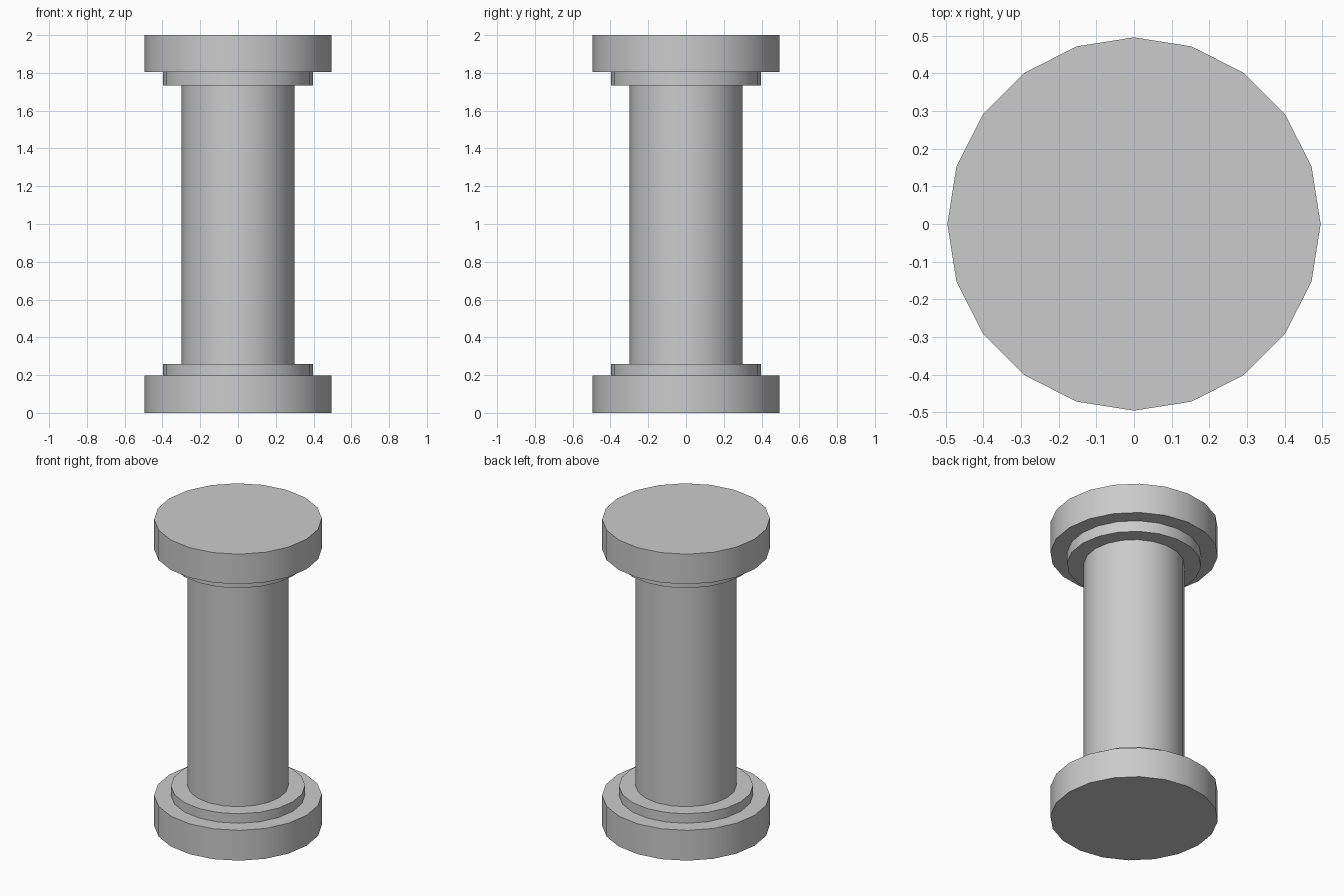
import bpy
import math

SIDES = 20

# Remove the default cube
cube = bpy.data.objects.get("Cube")
if cube:
    bpy.data.objects.remove(cube, do_unlink=True)

# Single grey stone colour
stone = bpy.data.materials.new("grey_stone")
stone.use_nodes = True
colour = (0.6, 0.6, 0.6, 1.0)
stone.diffuse_color = colour
stone.node_tree.nodes["Principled BSDF"].inputs["Base Color"].default_value = colour


def drum(name, radius, bottom, top):
    """Upright smooth-sided cylinder between two heights."""
    bpy.ops.mesh.primitive_cylinder_add(
        vertices=SIDES, radius=radius, depth=top - bottom,
        location=(0, 0, (bottom + top) / 2))
    obj = bpy.context.object
    obj.name = obj.data.name = name
    obj.data.materials.append(stone)
    bpy.ops.object.shade_smooth_by_angle(angle=math.radians(30))
    return obj


# Base plinth and collar
drum("base_plinth", 0.496, 0.0, 0.198)
drum("base_collar", 0.397, 0.198, 0.26)

# Column shaft
drum("shaft", 0.298, 0.26, 1.732)

# Top collar and capital
drum("top_collar", 0.397, 1.732, 1.804)
drum("capital", 0.496, 1.804, 2.0)
